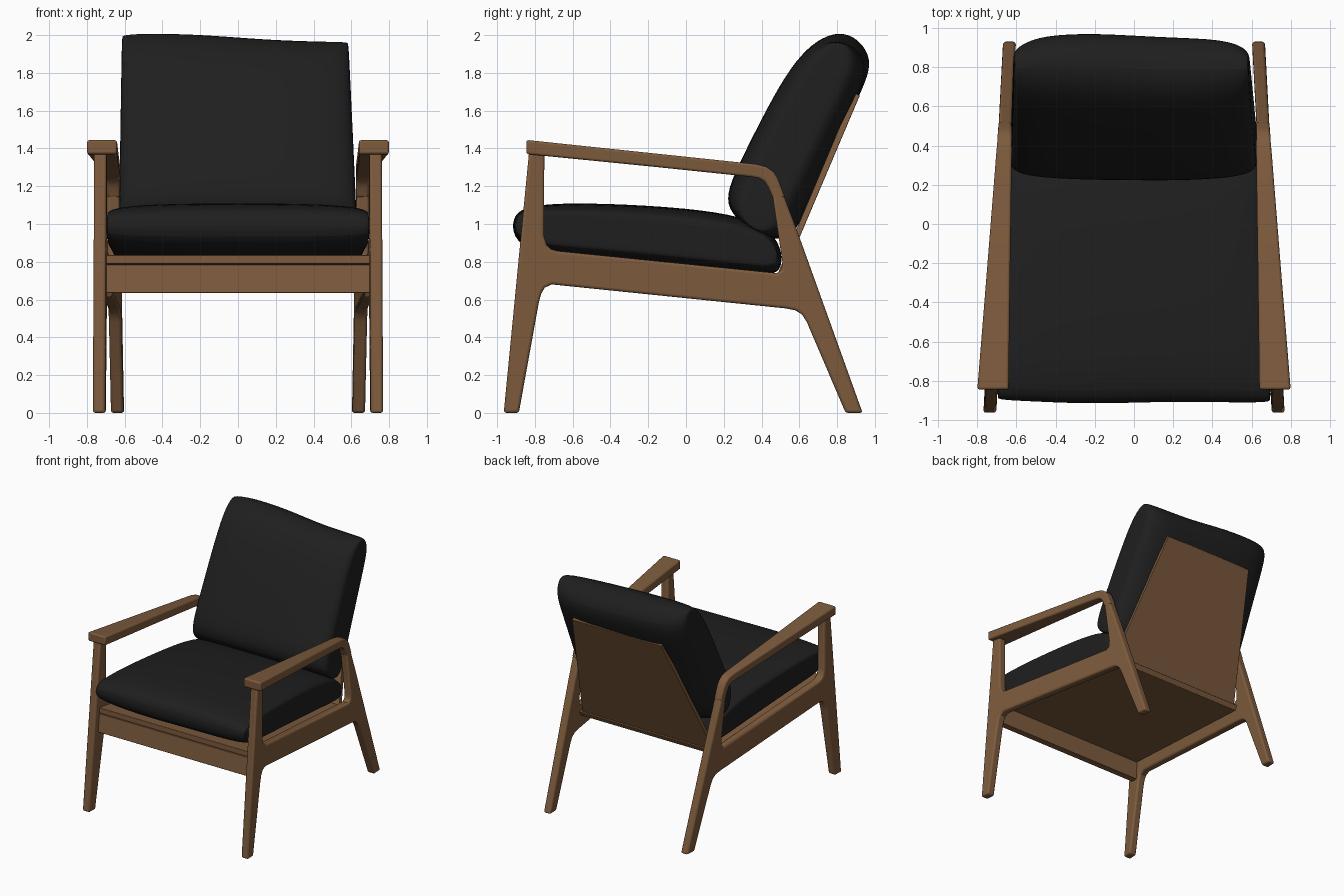
import bpy, bmesh, math
from mathutils import Vector

cube = bpy.data.objects.get("Cube")
if cube:
    bpy.data.objects.remove(cube, do_unlink=True)


def material(name, colour):
    m = bpy.data.materials.new(name)
    m.use_nodes = True
    m.diffuse_color = colour
    bsdf = m.node_tree.nodes["Principled BSDF"]
    bsdf.inputs["Base Color"].default_value = colour
    bsdf.inputs["Roughness"].default_value = 0.6
    return m


wood = material("walnut wood", (0.207, 0.105, 0.047, 1))
fabric = material("black fabric", (0.0135, 0.0135, 0.0135, 1))


def loft(name, sections, mat, bevel=0.0, subdivide=0):
    """Skin a list of equal-length loops and cap both ends."""
    bm = bmesh.new()
    rings = [[bm.verts.new(p) for p in s] for s in sections]
    n = len(rings[0])
    for a, b in zip(rings, rings[1:]):
        for i in range(n):
            j = (i + 1) % n
            bm.faces.new((a[i], a[j], b[j], b[i]))
    bm.faces.new(rings[0])
    bm.faces.new(rings[-1])
    bmesh.ops.recalc_face_normals(bm, faces=bm.faces)
    mesh = bpy.data.meshes.new(name)
    bm.to_mesh(mesh)
    bm.free()
    mesh.materials.append(mat)
    ob = bpy.data.objects.new(name, mesh)
    bpy.context.collection.objects.link(ob)
    if bevel:
        mod = ob.modifiers.new("Soft edges", 'BEVEL')
        mod.width, mod.segments, mod.limit_method = bevel, 3, 'ANGLE'
        mod.angle_limit = math.radians(40)
    if subdivide:
        mod = ob.modifiers.new("Smooth", 'SUBSURF')
        mod.levels = mod.render_levels = subdivide
    bpy.ops.object.select_all(action='DESELECT')
    ob.select_set(True)
    bpy.context.view_layer.objects.active = ob
    bpy.ops.object.shade_smooth_by_angle(angle=math.radians(35))
    return ob


def frame_x(y):
    """Centre line of a side frame: the sides draw together to the back."""
    return 0.685 - 0.053 * y


# Side frames: front leg, rail and back leg cut as one outline
outline = [(-0.965, 0), (-0.885, 0), (-0.78, 0.58), (-0.767, 0.63), (-0.748, 0.663),
           (-0.71, 0.68), (0.53, 0.553), (0.58, 0.543), (0.615, 0.52), (0.64, 0.48),
           (0.845, 0), (0.935, 0),
           (0.59, 0.96), (0.5, 1.2), (0.45, 1.2), (0.51, 0.8), (0.505, 0.755),
           (0.48, 0.74), (-0.68, 0.857), (-0.715, 0.867), (-0.738, 0.89),
           (-0.752, 0.94), (-0.75, 1.385), (-0.83, 1.39)]

# Armrests: broad at the front, bending down into the back leg
# (top y, top z, under y, under z, inner x, outer x)
arm = [(-0.845, 1.445, -0.845, 1.37, 0.64, 0.8),
       (-0.2, 1.377, -0.2, 1.306, 0.632, 0.748),
       (0.37, 1.317, 0.34, 1.25, 0.624, 0.703),
       (0.425, 1.303, 0.385, 1.242, 0.624, 0.698),
       (0.465, 1.275, 0.415, 1.225, 0.625, 0.696),
       (0.487, 1.24, 0.435, 1.195, 0.625, 0.694),
       (0.525, 1.14, 0.457, 1.14, 0.624, 0.692)]

for side, label in ((1, "left"), (-1, "right")):
    loft(label + "_side_frame",
         [[(side * (frame_x(y) + d), y, z) for y, z in outline] for d in (-0.033, 0.033)],
         wood, bevel=0.014)
    loft(label + "_armrest",
         [[(side * xi, ty, tz), (side * xo, ty, tz), (side * xo, by, bz), (side * xi, by, bz)]
          for ty, tz, by, bz, xi, xo in arm], wood, bevel=0.012)


def board(name, profile, width):
    """Side profile spanning the chair, its half width given by a rule."""
    loft(name, [[(s * width(y, z), y, z) for y, z in profile] for s in (-1, 1)],
         wood, bevel=0.004)


def inner(y, z):
    return frame_x(y) - 0.025


# Boards between the frames
board("front_apron", [(-0.855, 0.635), (-0.8, 0.635), (-0.79, 0.785), (-0.84, 0.785)], inner)
board("seat_panel", [(-0.84, 0.79), (0.5, 0.66), (0.52, 0.7), (-0.84, 0.835)], inner)
board("back_panel", [(0.5, 0.69), (0.92, 1.68), (0.89, 1.695), (0.47, 0.7)],
      lambda y, z: 0.61 - 0.2 * (z - 0.7))


def cushion(name, profile, axis, ends, half_width, warp):
    """Pillow with a full middle section and pinched sides.
    Each end row: position across, length scale, thickness scale, shift."""
    u = Vector(axis).normalized()
    v = Vector((-u.y, u.x))
    pts = [Vector(p) for p in profile]
    mid = sum(pts, Vector((0, 0))) / len(pts)
    spans = [(-t, *rest) for t, *rest in ends] + [(0, 1, 1, 0)] + ends[::-1]
    sections = []
    for t, a, b, shift in spans:
        loop = []
        for p in pts:
            q = mid + u * (p - mid).dot(u) * a + v * ((p - mid).dot(v) * b + shift)
            loop.append(warp(t * half_width(q.x, q.y), q.x, q.y))
        sections.append(loop)
    loft(name, sections, fabric, subdivide=2)


# Seat cushion
cushion("seat_cushion",
        [(-0.915, 0.93), (-0.915, 1.03), (-0.87, 1.085), (-0.7, 1.113), (-0.3, 1.105),
         (0.1, 1.075), (0.35, 1.025), (0.48, 0.93), (0.51, 0.82), (0.49, 0.735),
         (0.4, 0.735), (0, 0.78), (-0.5, 0.83), (-0.82, 0.85)],
        (1, -0.1),
        [(1, 0.96, 0.55, 0), (0.995, 0.98, 0.68, 0), (0.95, 0.99, 0.82, 0),
         (0.75, 0.995, 0.95, 0), (0.35, 1, 1, 0)],
        lambda y, z: 0.655 - 0.05 * y,
        lambda x, y, z: (x, y + 0.006 * math.sin(7 * x), z))

# Back cushion, its top edge a little slumped to one side
cushion("back_cushion",
        [(0.22, 1.08), (0.22, 1.19), (0.31, 1.38), (0.44, 1.64), (0.56, 1.85),
         (0.67, 1.97), (0.8, 2.015), (0.91, 1.97), (0.975, 1.87), (0.95, 1.76),
         (0.86, 1.57), (0.7, 1.22), (0.59, 0.97), (0.53, 0.92), (0.43, 0.92), (0.31, 0.99)],
        (0.42, 0.9),
        [(1, 0.96, 0.4, 0.02), (0.995, 0.975, 0.55, 0.02), (0.94, 0.99, 0.76, 0.012),
         (0.75, 1, 0.94, 0), (0.35, 1, 1, 0)],
        lambda y, z: 0.63 - 0.03 * (z - 1),
        lambda x, y, z: (x - 0.015 * max(0, z - 1),
                         y - 0.015 * max(0, z - 1) * math.sin(5 * x),
                         z - max(0, z - 1) * (0.012 + 0.022 * math.sin(3.6 * x))))
